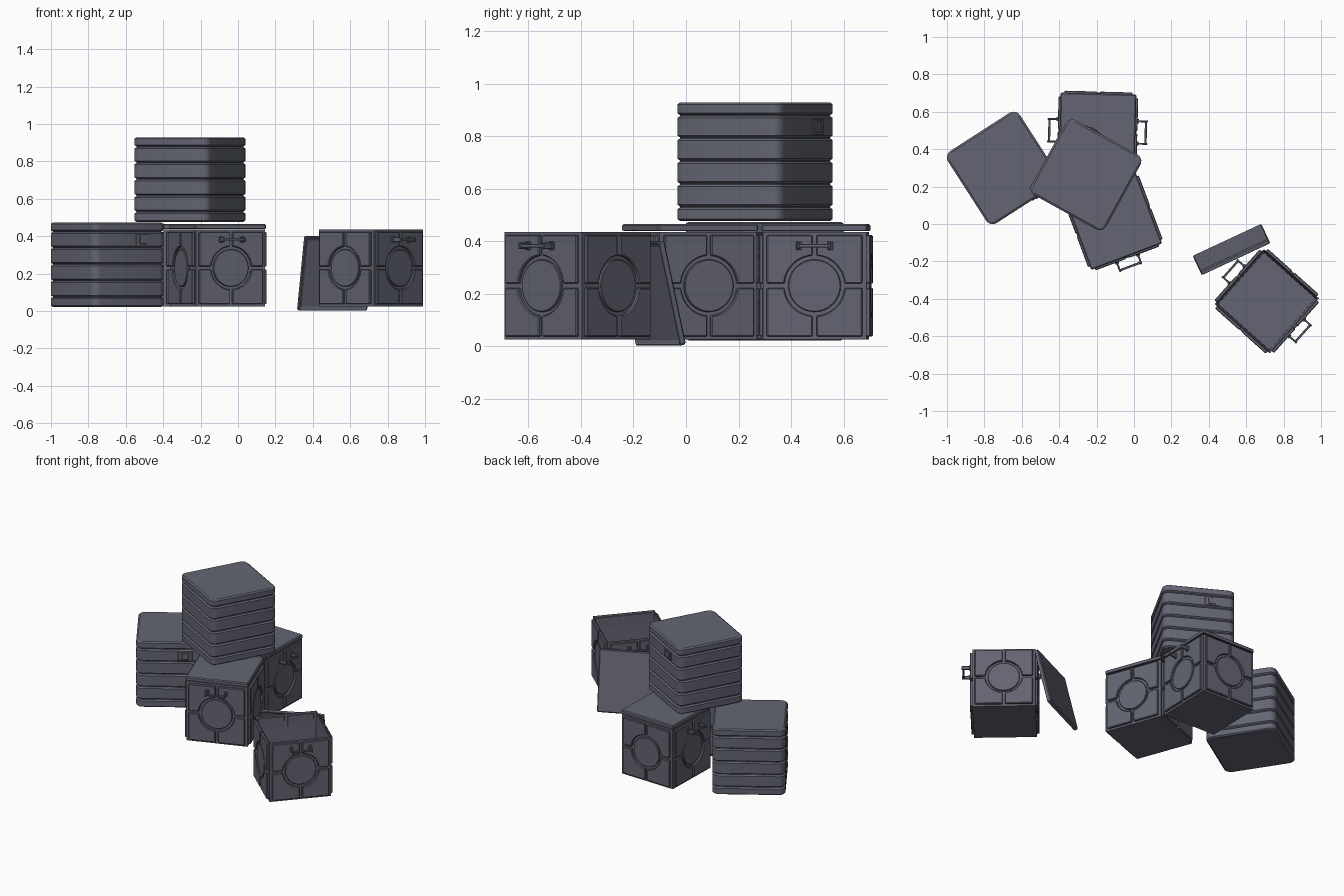
import bpy, bmesh, math
from mathutils import Matrix, Vector

cube = bpy.data.objects.get("Cube")
if cube:
    bpy.data.objects.remove(cube, do_unlink=True)

paint = bpy.data.materials.new("slate_grey")
COLOUR = (0.125, 0.13, 0.168, 1)
paint.diffuse_color = COLOUR
paint.use_nodes = True
paint.node_tree.nodes["Principled BSDF"].inputs["Base Color"].default_value = COLOUR


def finish(bm, name, place, bevel=0, smooth=False):
    bmesh.ops.recalc_face_normals(bm, faces=bm.faces)
    mesh = bpy.data.meshes.new(name)
    bm.to_mesh(mesh)
    bm.free()
    mesh.materials.append(paint)
    ob = bpy.data.objects.new(name, mesh)
    bpy.context.collection.objects.link(ob)
    ob.matrix_world = place
    if bevel:
        mod = ob.modifiers.new("edge_bevel", "BEVEL")
        mod.width = bevel
        mod.segments = 1
        mod.limit_method = "ANGLE"
    if smooth:
        bpy.ops.object.select_all(action="DESELECT")
        ob.select_set(True)
        bpy.context.view_layer.objects.active = ob
        bpy.ops.object.shade_smooth_by_angle(angle=math.radians(30))
    return ob


def box(bm, centre, size, m=Matrix()):
    mat = m @ Matrix.Translation(centre) @ Matrix.Diagonal((*size, 1))
    return bmesh.ops.create_cube(bm, size=1, matrix=mat)["verts"]


def prism(bm, outline, y0, y1, m):
    """Extrude an x-z outline along y."""
    near = [bm.verts.new(m @ Vector((x, y0, z))) for x, z in outline]
    far = [bm.verts.new(m @ Vector((x, y1, z))) for x, z in outline]
    bm.faces.new(near)
    bm.faces.new(far)
    for i in range(len(near)):
        j = (i + 1) % len(near)
        bm.faces.new((near[i], near[j], far[j], far[i]))


def spin(degrees):
    return Matrix.Rotation(math.radians(degrees), 4, "Z")


HALF, FACE, MID = 0.197, 0.213, 0.23
SIDES = [spin(90 * k) for k in range(4)]


def inset_pocket(bm, up, rim, depth):
    """Sink a rimmed pocket into the face that points up or down."""
    face = max(bm.faces, key=lambda f: f.calc_center_median().z * up)
    bmesh.ops.inset_region(bm, faces=[face], thickness=rim)
    bmesh.ops.translate(bm, verts=face.verts, vec=(0, 0, -up * depth))


def lid(name, place):
    bm = bmesh.new()
    box(bm, (0, 0, 0), (0.405, 0.405, 0.03))
    bm.normal_update()
    inset_pocket(bm, -1, 0.02, 0.012)
    finish(bm, name, place, 0.006)


def crate(name, x, y, angle, closed=True):
    place = Matrix.Translation((x, y, 0)) @ spin(angle)
    # Tub, hollow when the lid is off
    bm = bmesh.new()
    box(bm, (0, 0, MID), (2 * HALF, 2 * HALF, 0.41))
    bm.normal_update()
    if not closed:
        inset_pocket(bm, 1, 0.018, 0.385)
    finish(bm, name + "_tub", place)

    # Four raised plates per side, cut back around the middle disc
    bm = bmesh.new()
    wide, tall, gap, radius = 0.182, 0.193, 0.008, 0.115
    start = math.asin(gap / radius)
    arc = [start + (math.pi / 2 - 2 * start) * i / 8 for i in range(9)]
    quarter = [(radius * math.cos(a), radius * math.sin(a)) for a in arc]
    quarter += [(gap, tall), (wide, tall), (wide, gap)]
    for side in SIDES:
        for sx in (-1, 1):
            for sz in (-1, 1):
                shape = [(sx * px, MID + sz * pz) for px, pz in quarter]
                prism(bm, shape, -FACE, -HALF + 0.003, side)
    finish(bm, name + "_side_plates", place, 0.004)

    # Round discs
    bm = bmesh.new()
    ring = [2 * math.pi * i / 32 for i in range(32)]
    disc = [(0.1 * math.cos(a), MID + 0.1 * math.sin(a)) for a in ring]
    for side in SIDES:
        prism(bm, disc, -0.209, -HALF + 0.003, side)
    finish(bm, name + "_side_discs", place, 0.003)

    # Pull handles on two opposite sides
    bm = bmesh.new()
    for side in SIDES[::2]:
        box(bm, (0, -0.258, 0.382), (0.13, 0.012, 0.012), side)
        for sx in (-1, 1):
            box(bm, (sx * 0.06, -0.238, 0.382), (0.01, 0.06, 0.024), side)
            box(bm, (sx * 0.06, -0.216, 0.382), (0.022, 0.01, 0.032), side)
    finish(bm, name + "_handles", place, 0.002)
    if closed:
        lid(name + "_lid", place @ Matrix.Translation((0, 0, 0.45)))


crate("back_crate", -0.195, 0.495, 88.5)
crate("middle_crate", -0.11, 0.015, 20.5)
crate("open_crate", 0.71, -0.413, 48.3, closed=False)

# Loose lid leaning on the open crate
lean = spin(25) @ Matrix.Rotation(math.radians(-77), 4, "X")
lid("leaning_lid", Matrix.Translation((0.522, -0.138, 0.201)) @ lean)


def rounded_loop(bm, half, radius, z):
    verts = []
    for k in range(4):
        for i in range(6):
            a = math.radians(90 * k + 18 * i)
            c = math.radians(90 * k + 45)
            reach = (half - radius) * math.sqrt(2)
            verts.append(bm.verts.new((reach * math.cos(c) + radius * math.cos(a),
                                       reach * math.sin(c) + radius * math.sin(a), z)))
    return verts


def ribbed_box(name, x, y, z, angle):
    place = Matrix.Translation((x, y, z)) @ spin(angle)
    # Stacked bands with grooves between them
    bm = bmesh.new()
    seams = [0, 0.055, 0.142, 0.23, 0.318, 0.403, 0.455]
    loops = []
    for low, high in zip(seams, seams[1:]):
        for h, inset in ((low + 0.002, 0.01), (low + 0.009, 0),
                         (high - 0.009, 0), (high - 0.002, 0.01)):
            loops.append(rounded_loop(bm, 0.229 - inset, 0.042 - inset, h))
    for a, b in zip(loops, loops[1:]):
        for i in range(len(a)):
            j = (i + 1) % len(a)
            bm.faces.new((a[i], a[j], b[j], b[i]))
    bm.faces.new(loops[0])
    bm.faces.new(loops[-1])
    finish(bm, name, place, smooth=True)

    # Small latch plate with a raised tab
    bm = bmesh.new()
    box(bm, (0.08, -0.229, 0.36), (0.09, 0.008, 0.062))
    box(bm, (0.08, -0.232, 0.36), (0.045, 0.01, 0.044))
    finish(bm, name + "_latch", place, 0.002)


ribbed_box("left_ribbed_box", -0.70, 0.30, 0.02, 32.8)
ribbed_box("top_ribbed_box", -0.257, 0.263, 0.475, 151)
